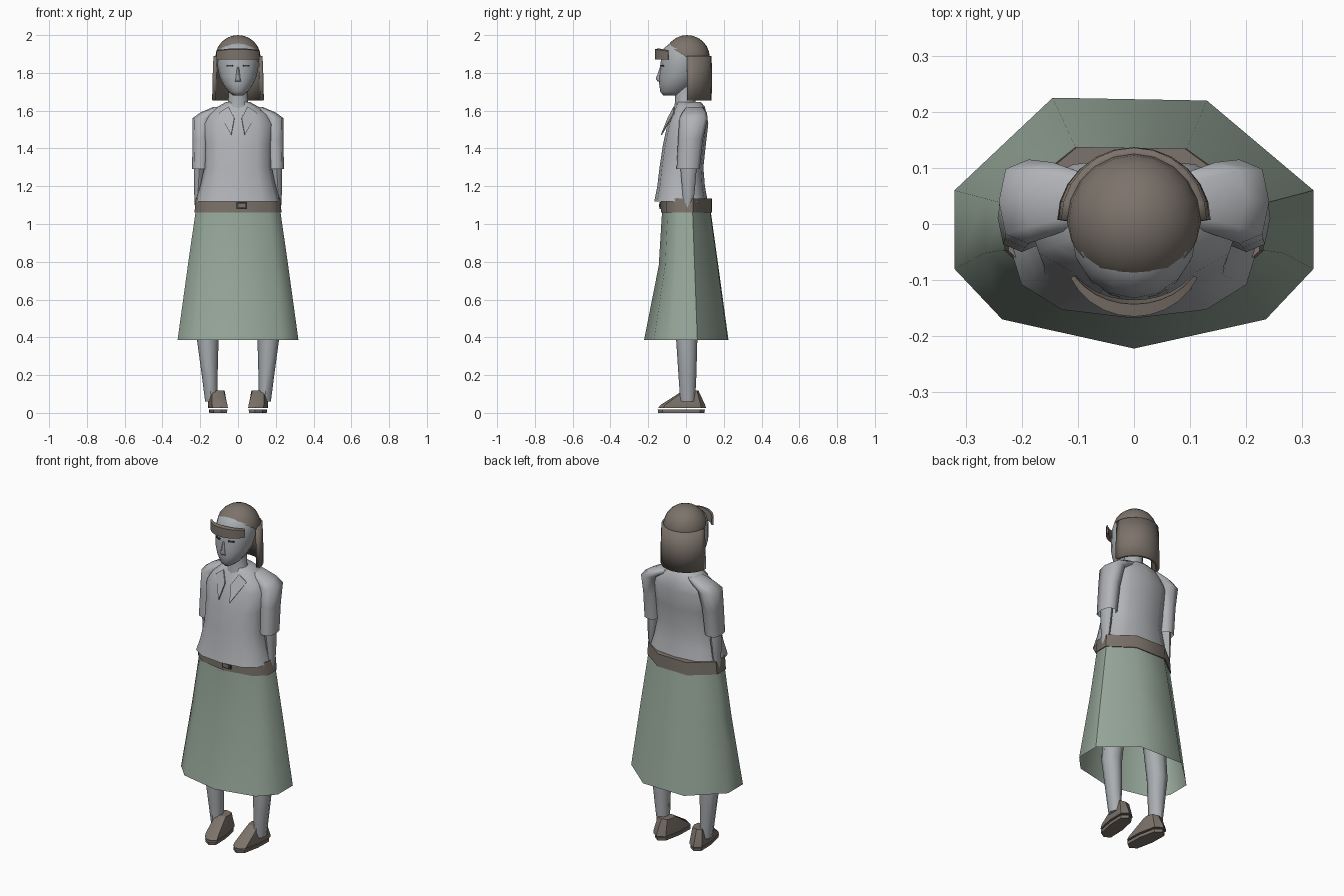
import bpy, bmesh, math
from mathutils import Vector

if "Cube" in bpy.data.objects:
    bpy.data.objects.remove(bpy.data.objects["Cube"])


def material(name, rgb):
    m = bpy.data.materials.new(name)
    m.diffuse_color = (*rgb, 1)
    m.use_nodes = True
    m.node_tree.nodes["Principled BSDF"].inputs["Base Color"].default_value = m.diffuse_color
    return m


SHIRT = material("pale grey cloth", (0.44, 0.45, 0.47))
SKIN = material("cool grey skin", (0.40, 0.42, 0.44))
GREEN = material("sage green", (0.31, 0.39, 0.325))
BROWN = material("grey brown", (0.20, 0.17, 0.145))
DARK = material("dark grey", (0.06, 0.055, 0.05))


def finish(name, bm, mat, angle=50):
    bmesh.ops.recalc_face_normals(bm, faces=bm.faces)
    me = bpy.data.meshes.new(name)
    bm.to_mesh(me)
    bm.free()
    me.materials.append(mat)
    ob = bpy.data.objects.new(name, me)
    bpy.context.collection.objects.link(ob)
    bpy.ops.object.select_all(action='DESELECT')
    bpy.context.view_layer.objects.active = ob
    ob.select_set(True)
    if angle:
        bpy.ops.object.shade_smooth_by_angle(angle=math.radians(angle))
    return ob


def loft(name, loops, mat, cap=(True, True), closed=True, angle=50):
    """Skin a list of equal-length point loops."""
    bm = bmesh.new()
    rows = [[bm.verts.new(p) for p in loop] for loop in loops]
    n = len(rows[0])
    for a, b in zip(rows, rows[1:]):
        for i in range(n if closed else n - 1):
            j = (i + 1) % n
            bm.faces.new((a[i], a[j], b[j], b[i]))
    for row, use in zip((rows[0], rows[-1]), cap):
        if use:
            bm.faces.new(row)
    return finish(name, bm, mat, angle)


def ring(z, cx, rx, y0, y1, n=12, e=1.0):
    """Rounded outline at height z; e below 1 makes it boxier."""
    pts = []
    for i in range(n):
        t = 2 * math.pi * i / n - math.pi / 2
        c, s = math.cos(t), math.sin(t)
        c = math.copysign(abs(c) ** e, c)
        s = math.copysign(abs(s) ** e, s)
        pts.append(Vector((cx + rx * c, (y0 + y1) / 2 + (y1 - y0) / 2 * s, z)))
    return pts


def pair(name, rings, mat, **kw):
    """Left and right copies of a lofted part."""
    for side, label in ((1, "right"), (-1, "left")):
        loft(f"{label}_{name}", [[Vector((p.x * side, p.y, p.z)) for p in r] for r in rings], mat, **kw)


def box(name, centre, size, mat, turn=0):
    bm = bmesh.new()
    bmesh.ops.create_cube(bm, size=1)
    for v in bm.verts:
        v.co = Vector((v.co.x * size[0], v.co.y * size[1], v.co.z * size[2]))
    ob = finish(name, bm, mat, 0)
    ob.location = centre
    ob.rotation_euler.z = turn
    return ob


# Skirt: nine-sided open cone
HEM = [(-0.32, 0.06), (-0.145, 0.225), (0.13, 0.22), (0.32, 0.06), (0.32, -0.08),
       (0.235, -0.17), (0, -0.222), (-0.235, -0.17), (-0.32, -0.08)]


def skirt_ring(z, sx, front, back):
    return [Vector((x * sx, y * (front if y < 0 else back), z)) for x, y in HEM]


loft("skirt", [skirt_ring(0.385, 1, 1, 1), skirt_ring(0.78, 0.83, 0.65, 0.76),
               skirt_ring(1.07, 0.70, 0.57, 0.58)], GREEN, cap=(False, True))

# Belt and buckle
loft("belt", [skirt_ring(1.06, 0.72, 0.60, 0.61), skirt_ring(1.135, 0.70, 0.60, 0.61)], BROWN)
box("buckle", (0.02, -0.136, 1.098), (0.055, 0.009, 0.035), DARK)
box("buckle_centre", (0.02, -0.141, 1.098), (0.035, 0.006, 0.018), BROWN)

# Shirt body: height, half width, front, back
loft("shirt", [ring(z, 0, w, f, b, 12, 0.8) for z, w, f, b in (
    (1.12, 0.225, -0.168, 0.115), (1.2, 0.20, -0.152, 0.10), (1.3, 0.178, -0.14, 0.092),
    (1.42, 0.18, -0.122, 0.105), (1.53, 0.19, -0.098, 0.118), (1.58, 0.16, -0.078, 0.11),
    (1.62, 0.11, -0.06, 0.10), (1.645, 0.065, -0.05, 0.08))], SHIRT, cap=(False, True), angle=60)

# Sleeves: height, centre, half width, front, back
pair("sleeve", [ring(z, c, w, f, b, 8, 0.75) for z, c, w, f, b in (
    (1.29, 0.2, 0.043, -0.05, 0.072), (1.45, 0.195, 0.046, -0.042, 0.09),
    (1.56, 0.188, 0.053, -0.035, 0.115), (1.59, 0.145, 0.055, -0.02, 0.11),
    (1.62, 0.09, 0.04, 0.0, 0.09))], SHIRT, cap=(False, True), angle=60)

# Forearms and hands
pair("arm", [ring(z, c, w, f, b, 8) for z, c, w, f, b in (
    (1.42, 0.2, 0.032, -0.03, 0.06), (1.28, 0.206, 0.028, -0.028, 0.055),
    (1.16, 0.212, 0.02, -0.018, 0.045), (1.06, 0.215, 0.012, -0.01, 0.02))], SKIN)

# Collar points
for side, label in ((1, "right"), (-1, "left")):
    bm = bmesh.new()
    pts = [(0.10, -0.06, 1.585), (0.035, -0.128, 1.47), (0.018, -0.092, 1.56), (0.05, -0.06, 1.62)]
    bm.faces.new([bm.verts.new((x * side, y, z)) for x, y, z in pts])
    flap = finish(f"{label}_collar", bm, SHIRT, 0)
    flap.modifiers.new("thickness", 'SOLIDIFY').thickness = 0.006

# Legs
pair("leg", [ring(z, c, w, f, b, 8) for z, c, w, f, b in (
    (0.06, 0.142, 0.032, -0.03, 0.048), (0.2, 0.15, 0.042, -0.04, 0.055),
    (0.385, 0.16, 0.057, -0.052, 0.06), (0.6, 0.14, 0.062, -0.06, 0.065),
    (1.0, 0.11, 0.085, -0.075, 0.08))], SKIN)


# Shoes, turned slightly inward at the toe
def foot(z, c, w, f, b):
    return [Vector((p.x + 0.12 * p.y, p.y, z)) for p in ring(z, c, w, f, b, 8, 0.65)]


pair("shoe", [foot(0.026, 0.108, 0.05, -0.148, 0.106), foot(0.045, 0.11, 0.051, -0.13, 0.1),
              foot(0.118, 0.108, 0.04, -0.015, 0.066)], BROWN, angle=30)
pair("sole", [foot(0.0, 0.108, 0.044, -0.148, 0.098), foot(0.018, 0.108, 0.046, -0.15, 0.1)],
     BROWN, angle=30)

# Neck and head
loft("neck", [ring(1.6, 0, 0.085, -0.065, 0.075), ring(1.65, 0, 0.052, -0.058, 0.05),
              ring(1.74, 0, 0.05, -0.06, 0.05)], SKIN)
loft("head", [ring(z, 0, w, f, b, 16) for z, w, f, b in (
    (1.68, 0.025, -0.12, -0.03), (1.70, 0.052, -0.136, 0.0), (1.74, 0.08, -0.142, 0.04),
    (1.78, 0.098, -0.142, 0.07), (1.83, 0.108, -0.136, 0.09), (1.88, 0.112, -0.132, 0.10),
    (1.93, 0.10, -0.118, 0.10), (1.965, 0.07, -0.075, 0.07))], SKIN, angle=70)
loft("nose", [ring(1.755, 0, 0.018, -0.15, -0.12, 6), ring(1.768, 0, 0.014, -0.16, -0.12, 6),
              ring(1.83, 0, 0.006, -0.138, -0.12, 6)], SKIN, angle=70)
for s, label in ((1, "right"), (-1, "left")):
    box(f"{label}_eye", (0.043 * s, -0.126, 1.838), (0.034, 0.009, 0.009), DARK, 0.4 * s)

# Hair crown: ellipsoid cut along a sloping hairline
bm = bmesh.new()
bmesh.ops.create_uvsphere(bm, u_segments=20, v_segments=12, radius=1)
for v in bm.verts:
    v.co = Vector((v.co.x * 0.12, v.co.y * 0.12 + 0.006, v.co.z * 0.118 + 1.882))
everything = bm.verts[:] + bm.edges[:] + bm.faces[:]
bmesh.ops.bisect_plane(bm, geom=everything, plane_co=(0, -0.1, 1.945),
                       plane_no=Vector((0, 0.6, 1)), clear_inner=True)
finish("hair_crown", bm, BROWN, 70)


# Long hair: half tube around the back of the head
def hair_arc(z, rx, ry):
    return [Vector((rx * math.cos(math.pi * i / 12), 0.006 + ry * math.sin(math.pi * i / 12), z))
            for i in range(13)]


back = loft("back_hair", [hair_arc(1.655, 0.127, 0.12), hair_arc(1.77, 0.125, 0.121),
                          hair_arc(1.89, 0.12, 0.12)], BROWN, (False, False), False)
solid = back.modifiers.new("thickness", 'SOLIDIFY')
solid.thickness = 0.02
solid.offset = 0


# Fringe: curved roll across the forehead
def fringe_section(i):
    t = math.radians(205 + 130 * i / 10)
    w = 0.35 + 0.65 * math.sin(math.pi * i / 10)
    prof = ((0.0, 1.87), (0.0, 1.925), (-0.022 * w, 1.93), (-0.03 * w, 1.872))
    return [Vector(((0.125 + d) * math.cos(t), -0.045 + (0.12 + d) * math.sin(t),
                    z - (0.015 * (1 - w) if z > 1.9 else 0)))
            for d, z in prof]


loft("fringe", [fringe_section(i) for i in range(11)], BROWN)
